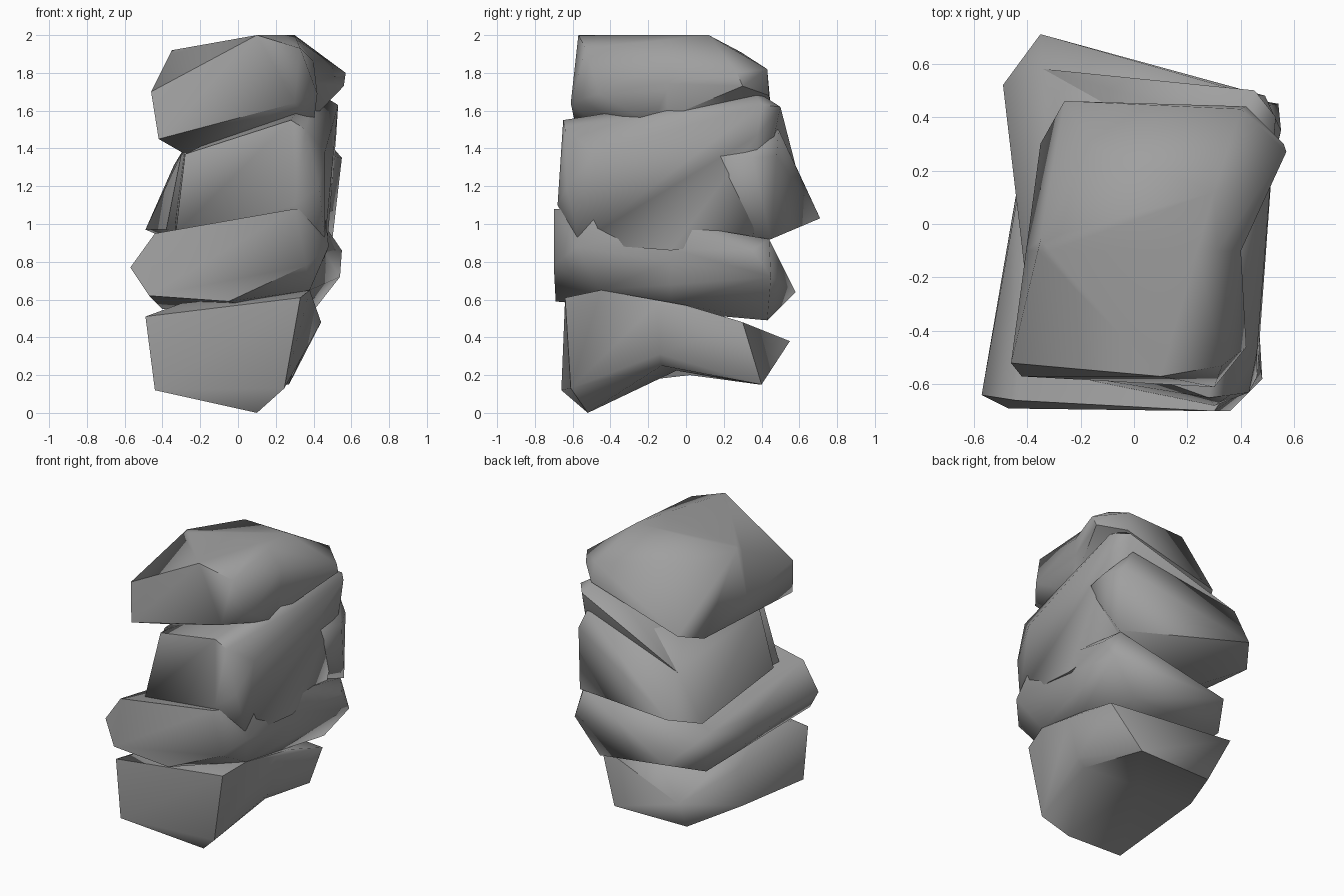
import bpy, bmesh, math

if "Cube" in bpy.data.objects:
    bpy.data.objects.remove(bpy.data.objects["Cube"])

stone = bpy.data.materials.new("grey_stone")
stone.diffuse_color = (0.35, 0.35, 0.35, 1)
stone.use_nodes = True
stone.node_tree.nodes["Principled BSDF"].inputs["Base Color"].default_value = stone.diffuse_color


def boulder(name, corners, notch=None, waist=None):
    """Chiselled boulder: convex block around a few corner points.
    notch = (left, right) points of a hollow line across the underside.
    waist = (y, x): right side is pinched in to x at that y."""
    bm = bmesh.new()
    for c in corners:
        bm.verts.new(c)
    res = bmesh.ops.convex_hull(bm, input=bm.verts[:])
    junk = {g for g in res["geom_interior"] + res["geom_unused"]
            if isinstance(g, bmesh.types.BMVert)}
    bmesh.ops.delete(bm, geom=list(junk), context='VERTS')

    def cut(co, no):
        bmesh.ops.bisect_plane(bm, geom=bm.verts[:] + bm.edges[:] + bm.faces[:],
                               plane_co=co, plane_no=no, dist=1e-4)

    if notch:
        a, b = notch
        no = (a[1] - b[1], b[0] - a[0], 0)
        cut(a, no)
        for v in bm.verts:
            off = (v.co.x - a[0]) * no[0] + (v.co.y - a[1]) * no[1]
            if abs(off) < 1e-3 and v.co.z < .24:
                t = (v.co.x - a[0]) / (b[0] - a[0])
                if t > .72:
                    v.co = b
                elif t < .2:
                    v.co = a
                else:
                    v.co.z = a[2] + t * (b[2] - a[2])
    if waist:
        cut((0, waist[0], 0), (0, 1, 0))
        for v in bm.verts:
            if abs(v.co.y - waist[0]) < 1e-3:
                v.co.x = min(v.co.x, waist[1])
    bmesh.ops.remove_doubles(bm, verts=bm.verts[:], dist=1e-3)
    bmesh.ops.recalc_face_normals(bm, faces=bm.faces[:])
    me = bpy.data.meshes.new(name)
    bm.to_mesh(me)
    bm.free()
    me.materials.append(stone)
    ob = bpy.data.objects.new(name, me)
    bpy.context.collection.objects.link(ob)
    bpy.ops.object.select_all(action='DESELECT')
    ob.select_set(True)
    bpy.context.view_layer.objects.active = ob
    bpy.ops.object.shade_smooth_by_angle(angle=math.radians(60))
    return ob


# base stone, resting on its lowest corner, hollow underneath
boulder("base_boulder", [
    (-.49, -.64, .51), (-.44, -.66, .12), (.10, -.52, 0), (.245, -.61, .13),
    (.33, -.64, .61), (.38, -.45, .65), (.40, 0, .57), (.44, .30, .48),
    (.27, .40, .15), (-.28, .39, .15), (-.33, .55, .38), (-.45, .02, .20),
    (-.30, -.50, .58)],
    notch=((-.45, .02, .20), (.30, -.13, .25)))

# wide slab that juts out to the front left
boulder("lower_boulder", [
    (-.57, -.64, .77), (-.44, -.66, .95), (-.47, -.69, .62), (-.05, -.69, .59),
    (.36, -.70, .78), (.38, -.45, .65), (.30, -.70, 1.08), (.46, -.46, 1.07),
    (.48, -.58, .88), (.55, .35, .86), (.54, .45, .72), (.48, .44, .92),
    (-.25, .58, .64), (.36, .43, .49), (-.40, .35, .55), (-.40, .30, .80)],
    waist=(-.08, .45))

# tall middle stone
boulder("middle_boulder", [
    (-.28, -.45, 1.37), (-.33, -.55, .95), (.28, -.65, 1.55), (.36, -.64, 1.50),
    (.32, -.64, 1.42), (.43, -.63, 1.20), (.30, -.68, 1.10), (.46, -.48, 1.38),
    (.53, .40, 1.63), (.52, .38, 1.47), (.40, .36, 1.71), (.45, .50, 1.62),
    (.47, -.08, .86), (.44, .35, .92), (.46, -.57, .90), (-.34, .58, 1.31),
    (-.20, .30, .90)])

# stone pushing out at the back
boulder("back_boulder", [
    (-.49, .52, .97), (-.35, .71, 1.03), (.50, .15, 1.36), (.55, .35, 1.35),
    (.49, .48, 1.36), (.50, .45, .92), (-.30, -.38, 1.37), (-.38, -.42, .97),
    (-.34, .58, 1.31), (-.20, .20, .85), (.42, .49, 1.50), (-.25, .38, 1.46)])

# cap stone with a sloping top
boulder("top_boulder", [
    (-.46, -.52, 1.70), (.10, -.57, 2.0), (.30, .12, 2.0), (-.15, .29, 1.91),
    (-.35, -.06, 1.92), (.30, -.61, 1.64), (.42, -.46, 1.69), (.33, -.53, 1.93),
    (-.42, -.57, 1.45), (.57, .27, 1.80), (.56, .30, 1.73), (.40, .43, 1.82),
    (-.26, .46, 1.49), (-.35, .30, 1.44), (.40, -.18, 1.53), (-.28, -.30, 1.37),
    (.42, .44, 1.68)],
    waist=(-.10, .40))
